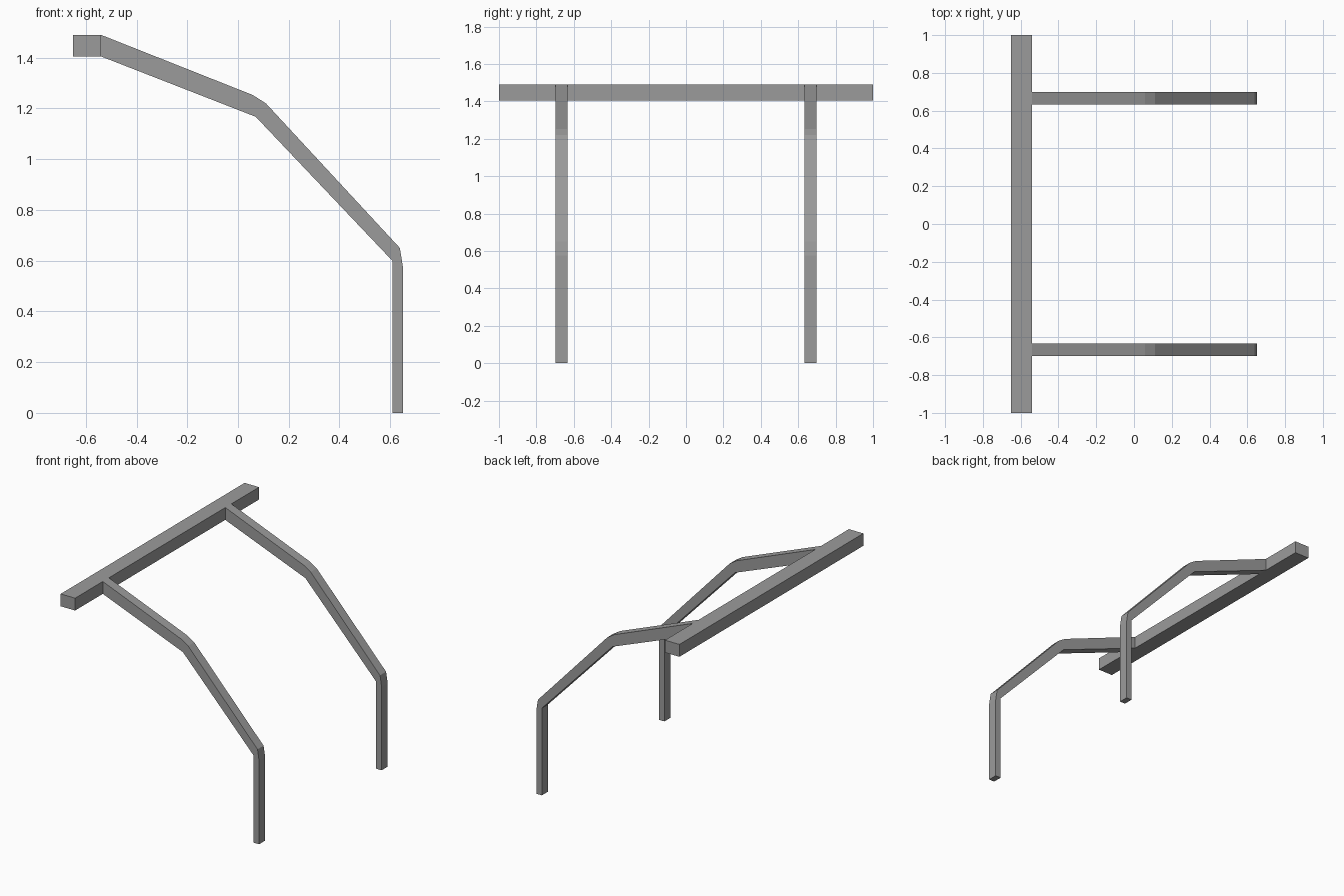
import bpy
import bmesh

cube = bpy.data.objects.get("Cube")
if cube:
    bpy.data.objects.remove(cube, do_unlink=True)

# Single grey finish
grey = bpy.data.materials.new("grey")
grey.use_nodes = True
colour = (0.33, 0.33, 0.33, 1)
grey.diffuse_color = colour
grey.node_tree.nodes["Principled BSDF"].inputs["Base Color"].default_value = colour


def extrude_profile(name, profile, y_min, y_max):
    """Extrude an x-z outline along y into a flat-sided solid."""
    bm = bmesh.new()
    face = bm.faces.new([bm.verts.new((x, y_min, z)) for x, z in profile])
    result = bmesh.ops.extrude_face_region(bm, geom=[face])
    verts = [v for v in result["geom"] if isinstance(v, bmesh.types.BMVert)]
    bmesh.ops.translate(bm, verts=verts, vec=(0, y_max - y_min, 0))
    bmesh.ops.recalc_face_normals(bm, faces=bm.faces)
    mesh = bpy.data.meshes.new(name)
    bm.to_mesh(mesh)
    bm.free()
    mesh.materials.append(grey)
    obj = bpy.data.objects.new(name, mesh)
    bpy.context.collection.objects.link(obj)
    return obj


# Long crossbar
beam = [(-0.65, 1.405), (-0.54, 1.405), (-0.54, 1.49), (-0.65, 1.49)]
extrude_profile("crossbar", beam, -1, 1)

# Bent legs: underside from the crossbar to the foot, then back along the top
leg = [(-0.54, 1.405), (0.07, 1.167), (0.608, 0.6), (0.608, 0),
       (0.65, 0), (0.65, 0.575), (0.638, 0.65), (0.11, 1.22),
       (0.058, 1.253), (-0.54, 1.49)]
for name, centre in (("front_leg", -0.666), ("back_leg", 0.666)):
    extrude_profile(name, leg, centre - 0.033, centre + 0.033)
